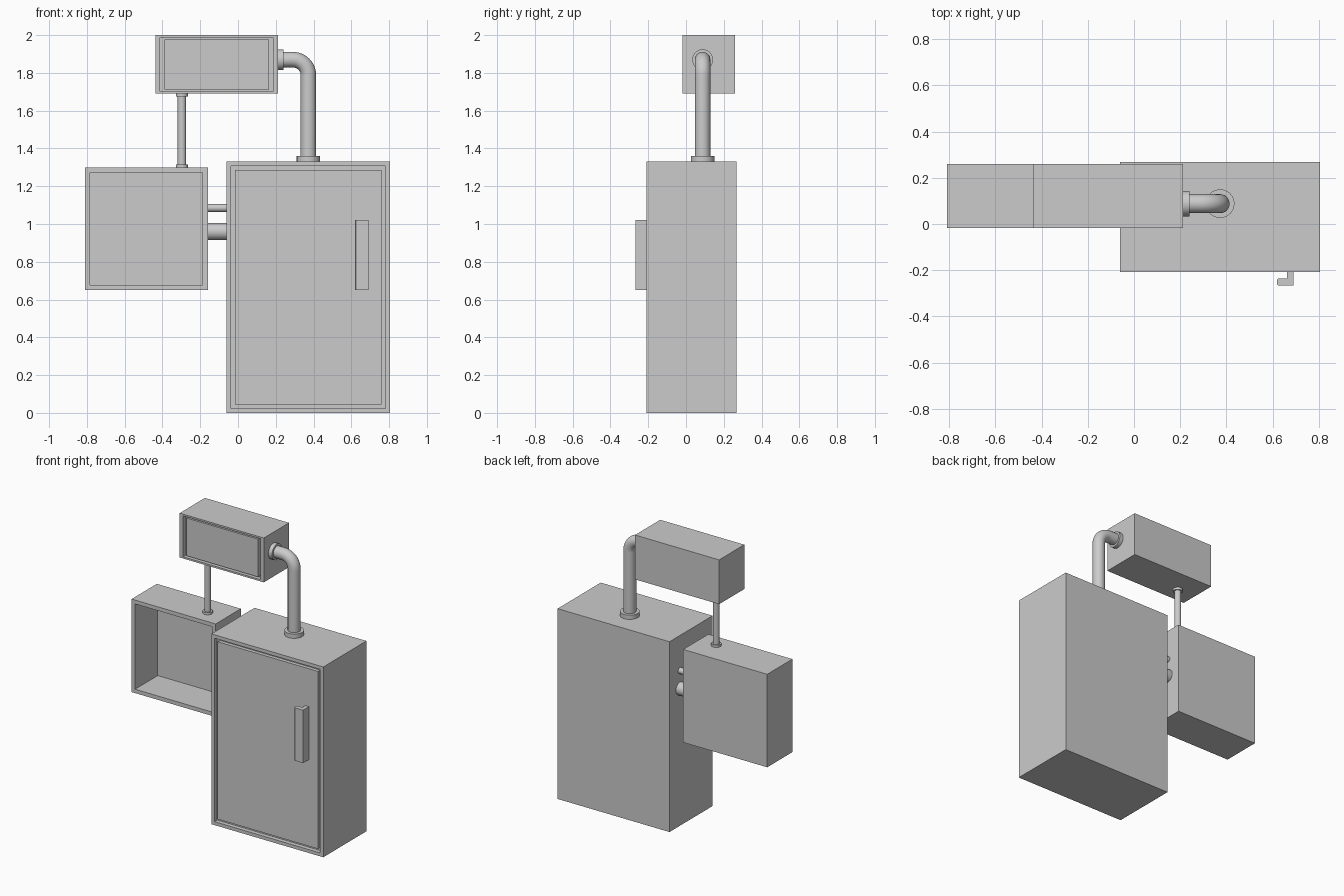
import bpy, bmesh, math
from mathutils import Vector

if "Cube" in bpy.data.objects:
    bpy.data.objects.remove(bpy.data.objects["Cube"])


def finish(name, bm):
    bmesh.ops.recalc_face_normals(bm, faces=bm.faces[:])
    me = bpy.data.meshes.new(name)
    bm.to_mesh(me)
    bm.free()
    ob = bpy.data.objects.new(name, me)
    bpy.context.collection.objects.link(ob)
    return ob


def housing(name, x0, x1, y0, y1, z0, z1, steps):
    """Box whose front face is stepped inward: each step is (inset x, inset z, depth)."""
    bm = bmesh.new()
    bmesh.ops.create_cube(bm, size=1)
    for v in bm.verts:
        v.co = Vector((x1 if v.co.x > 0 else x0,
                       y1 if v.co.y > 0 else y0,
                       z1 if v.co.z > 0 else z0))
    bm.normal_update()
    face = min(bm.faces, key=lambda f: f.normal.y)
    cx, cz = (x0 + x1) / 2, (z0 + z1) / 2
    for ix, iz, depth in steps:
        face = bmesh.ops.extrude_discrete_faces(bm, faces=[face])["faces"][0]
        for v in face.verts:
            v.co = Vector((x1 - ix if v.co.x > cx else x0 + ix,
                           y0 + depth,
                           z1 - iz if v.co.z > cz else z0 + iz))
    return finish(name, bm)


def pipe(name, points, r, sides=32):
    """Capped tube swept along a path lying in the xz plane."""
    pts = [Vector(p) for p in points]
    bm = bmesh.new()
    rings = []
    side = Vector((0, 1, 0))
    for i, p in enumerate(pts):
        t = (pts[min(i + 1, len(pts) - 1)] - pts[max(i - 1, 0)]).normalized()
        up = t.cross(side)
        angles = [2 * math.pi * k / sides for k in range(sides)]
        rings.append([bm.verts.new(p + r * (math.cos(a) * side + math.sin(a) * up))
                      for a in angles])
    for a, b in zip(rings, rings[1:]):
        for k in range(sides):
            n = (k + 1) % sides
            bm.faces.new((a[k], a[n], b[n], b[k]))
    bm.faces.new(rings[0])
    bm.faces.new(rings[-1])
    ob = finish(name, bm)
    bpy.ops.object.select_all(action='DESELECT')
    ob.select_set(True)
    bpy.context.view_layer.objects.active = ob
    bpy.ops.object.shade_smooth_by_angle(angle=math.radians(35))
    return ob


# Three housings: cabinet with inset door, upper box with inset panel, open side box
housing("main_cabinet", -0.06, 0.805, -0.208, 0.268, 0, 1.33,
        [(.024, .024, 0), (.024, .024, .03), (.045, .045, .03), (.045, .045, .005)])
housing("upper_box", -0.438, 0.212, -0.018, 0.26, 1.69, 2.0,
        [(.026, .012, 0), (.026, .012, .03), (.048, .023, .03), (.048, .023, .005)])
housing("side_box", -0.81, -0.16, -0.018, 0.26, 0.65, 1.30,
        [(.027, .027, 0), (.027, .027, .25)])

# Door handle: L-shaped profile with a chamfered grip edge, extruded upward
bm = bmesh.new()
profile = [(.69, -.2), (.69, -.267), (.626, -.267), (.619, -.26),
           (.619, -.242), (.626, -.235), (.662, -.235), (.662, -.2)]
base = bm.faces.new([bm.verts.new((x, y, 0.65)) for x, y in profile])
ext = bmesh.ops.extrude_face_region(bm, geom=[base])["geom"]
bmesh.ops.translate(bm, vec=(0, 0, 0.37),
                    verts=[g for g in ext if isinstance(g, bmesh.types.BMVert)])
finish("door_handle", bm)

# Large elbow pipe from upper box to cabinet, with collars
py, px, pz, bend = 0.088, 0.373, 1.87, 0.083
arc = [(px - bend + bend * math.sin(a), py, pz - bend + bend * math.cos(a))
       for a in (math.pi / 2 * i / 12 for i in range(13))]
pipe("elbow_pipe", [(0.2, py, pz)] + arc + [(px, py, 1.32)], 0.041)
pipe("elbow_collar_side", [(0.205, py, pz), (0.24, py, pz)], 0.055)
pipe("elbow_collar_base", [(px, py, 1.325), (px, py, 1.36)], 0.062)

# Thin vertical pipe with collars
tx, ty = -0.297, 0.09
pipe("thin_pipe", [(tx, ty, 1.29), (tx, ty, 1.7)], 0.022)
pipe("thin_collar_lower", [(tx, ty, 1.295), (tx, ty, 1.316)], 0.032)
pipe("thin_collar_upper", [(tx, ty, 1.674), (tx, ty, 1.695)], 0.032)

# Short pipes joining side box and cabinet
for name, z, r in (("link_pipe_small", 1.085, 0.021), ("link_pipe_large", 0.96, 0.045)):
    pipe(name, [(-0.17, 0.152, z), (-0.05, 0.152, z)], r)
